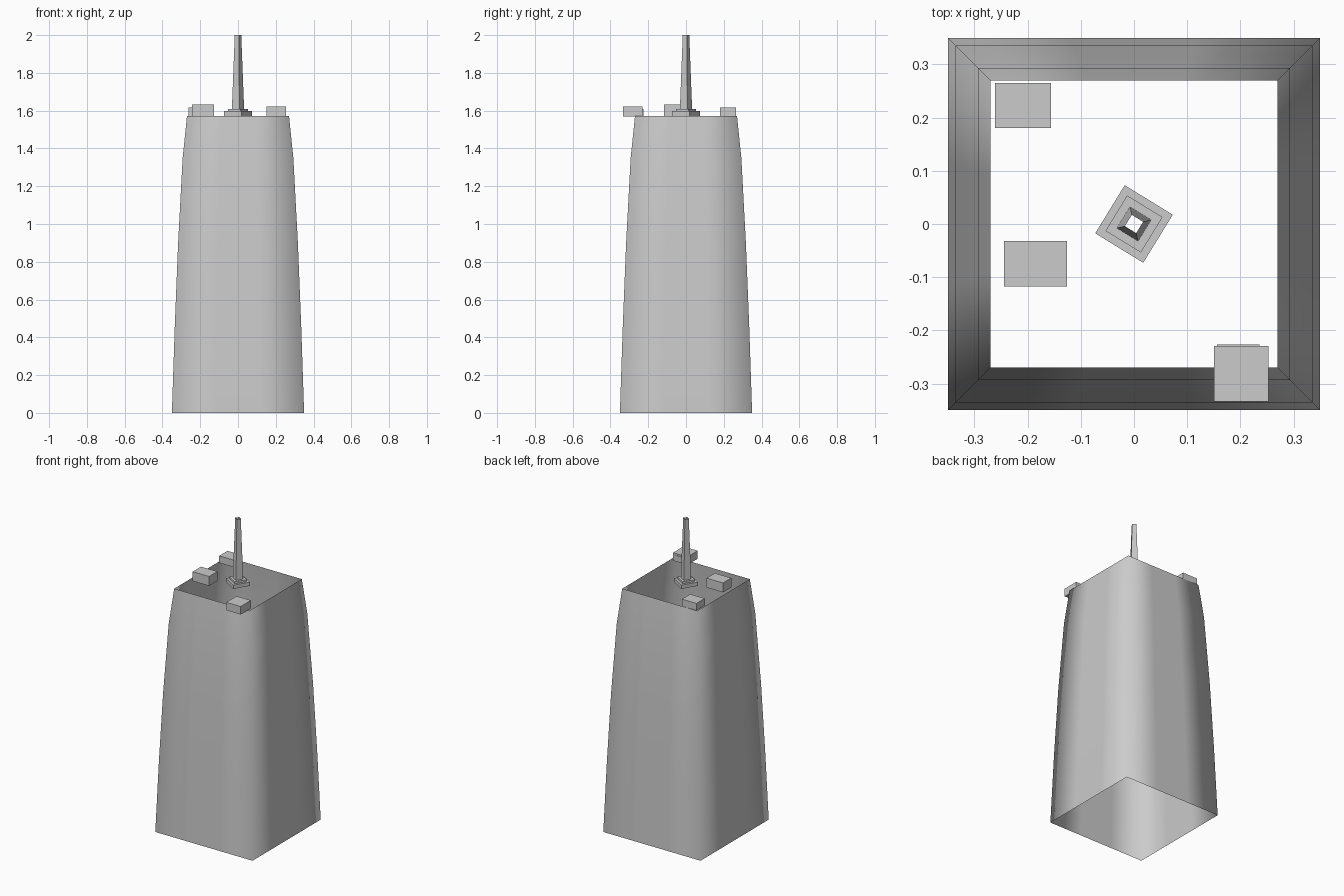
import bpy, bmesh, math

cube = bpy.data.objects.get("Cube")
if cube:
    bpy.data.objects.remove(cube, do_unlink=True)

grey = bpy.data.materials.new("concrete_grey")
grey.use_nodes = True
colour = (0.6, 0.6, 0.6, 1)
grey.diffuse_color = colour
grey.node_tree.nodes["Principled BSDF"].inputs["Base Color"].default_value = colour


def finish(name, bm, smooth=False):
    bmesh.ops.recalc_face_normals(bm, faces=bm.faces)
    for face in bm.faces:
        face.smooth = smooth
    mesh = bpy.data.meshes.new(name)
    bm.to_mesh(mesh)
    bm.free()
    mesh.materials.append(grey)
    obj = bpy.data.objects.new(name, mesh)
    bpy.context.collection.objects.link(obj)
    return obj


def square_tube(name, profile, columns=1, turn=0, smooth=False):
    """Open square shell lofted through (half width, height) pairs."""
    bm = bmesh.new()
    corners = [(-1, -1), (1, -1), (1, 1), (-1, 1)]
    rings = []
    for half, z in profile:
        ring = []
        for i, (ax, ay) in enumerate(corners):
            bx, by = corners[(i + 1) % 4]
            for c in range(columns):
                t = c / columns
                ring.append(bm.verts.new((half * (ax + (bx - ax) * t),
                                          half * (ay + (by - ay) * t), z)))
        rings.append(ring)
    for low, high in zip(rings, rings[1:]):
        for i in range(len(low)):
            j = (i + 1) % len(low)
            bm.faces.new((low[i], low[j], high[j], high[i]))
    obj = finish(name, bm, smooth)
    obj.rotation_euler.z = math.radians(turn)
    return obj


def box(name, x, y, z):
    bm = bmesh.new()
    bmesh.ops.create_cube(bm, size=1)
    for v in bm.verts:
        v.co = [(a + b) / 2 + (b - a) * c for (a, b), c in zip((x, y, z), v.co)]
    return finish(name, bm)


# Tapering tower walls, open at both ends
square_tube("tower_walls",
            [(0.35, 0), (0.335, 0.45), (0.317, 0.9), (0.293, 1.35), (0.27, 1.573)],
            columns=3, smooth=True)

# Stepped mast footing and hollow tapering mast
square_tube("mast_footing",
            [(0.053, 1.573), (0.053, 1.597), (0.039, 1.597), (0.039, 1.61), (0.0235, 1.61)],
            turn=-31.5)
square_tube("mast", [(0.0235, 1.61), (0.0125, 2.0)], turn=-31.5)

# Rooftop equipment boxes
box("back_roof_box", (-0.261, -0.156), (0.18, 0.265), (1.571, 1.617))
box("side_roof_box", (-0.244, -0.126), (-0.117, -0.032), (1.571, 1.632))
box("front_roof_box", (0.15, 0.253), (-0.334, -0.229), (1.569, 1.621))
box("front_roof_box_vent", (0.156, 0.236), (-0.26, -0.226), (1.571, 1.61))
